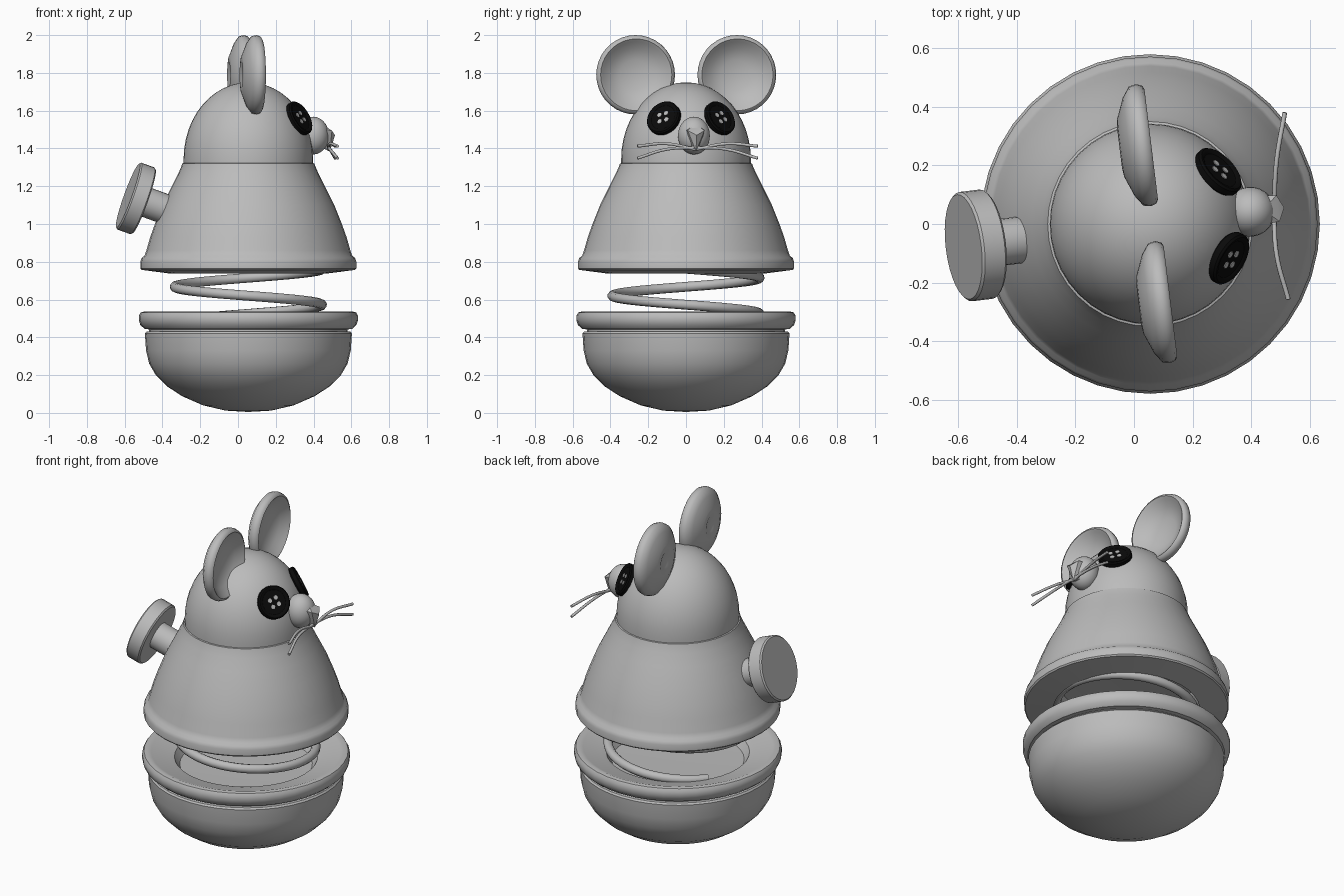
import bpy, bmesh, math
from mathutils import Matrix, Vector

if "Cube" in bpy.data.objects:
    bpy.data.objects.remove(bpy.data.objects["Cube"])

def material(name, v):
    m = bpy.data.materials.new(name)
    m.diffuse_color = (v, v, v, 1)
    m.use_nodes = True
    m.node_tree.nodes["Principled BSDF"].inputs["Base Color"].default_value = m.diffuse_color
    return m

GREY = material("plain grey", 0.5)
BLACK = material("button black", 0.003)

BASE = Matrix.Translation((0.055, 0, 0))
FACE = BASE @ Matrix.Rotation(math.radians(7), 4, 'Z')   # head and key turn a little

def finish(name, bm, mat, matrix, angle=35):
    bmesh.ops.recalc_face_normals(bm, faces=bm.faces)
    me = bpy.data.meshes.new(name)
    bm.to_mesh(me)
    bm.free()
    ob = bpy.data.objects.new(name, me)
    bpy.context.collection.objects.link(ob)
    me.materials.append(mat)
    me.transform(matrix)
    bpy.ops.object.select_all(action='DESELECT')
    ob.select_set(True)
    bpy.context.view_layer.objects.active = ob
    bpy.ops.object.shade_smooth_by_angle(angle=math.radians(angle))
    return ob

def lathe(name, profile, matrix=BASE, mat=GREY, n=40, angle=35):
    """Spin (radius, height) points round z; radius 0 closes an end."""
    bm = bmesh.new()
    rings = []
    for r, z in profile:
        if r == 0:
            rings.append([bm.verts.new((0, 0, z))] * n)
        else:
            rings.append([bm.verts.new((r * math.cos(2 * math.pi * i / n),
                                        r * math.sin(2 * math.pi * i / n), z)) for i in range(n)])
    for a, b in zip(rings, rings[1:]):
        for i in range(n):
            j = (i + 1) % n
            bm.faces.new(list(dict.fromkeys((a[i], a[j], b[j], b[i]))))
    return finish(name, bm, mat, matrix, angle)

def aim(pos, direction):
    """Place a lathe with its z axis along a direction on the turned head."""
    rot = Vector(direction).to_track_quat('Z', 'Y').to_matrix().to_4x4()
    return FACE @ Matrix.Translation(pos) @ rot

def tube(name, pts, radius, kind='POLY'):
    cu = bpy.data.curves.new(name, 'CURVE')
    cu.dimensions = '3D'
    cu.bevel_depth = radius
    cu.bevel_resolution = 3
    cu.use_fill_caps = True
    sp = cu.splines.new(kind)
    if kind == 'BEZIER':
        sp.bezier_points.add(len(pts) - 1)
        for p, co in zip(sp.bezier_points, pts):
            p.co = co
            p.handle_left_type = p.handle_right_type = 'AUTO'
    else:
        sp.points.add(len(pts) - 1)
        for p, co in zip(sp.points, pts):
            p.co = (*co, 1)
    cu.materials.append(GREY)
    ob = bpy.data.objects.new(name, cu)
    bpy.context.collection.objects.link(ob)

# Base bowl with a rolled rim and a dished top
lathe("base_bowl", [(0, 0.005), (0.12, 0.012), (0.24, 0.04), (0.35, 0.088), (0.43, 0.14),
                    (0.49, 0.2), (0.525, 0.26), (0.542, 0.33), (0.548, 0.42), (0.54, 0.43),
                    (0.525, 0.432), (0.525, 0.442), (0.55, 0.445), (0.572, 0.465),
                    (0.58, 0.49), (0.58, 0.515), (0.57, 0.532), (0.55, 0.537), (0.53, 0.53),
                    (0.43, 0.505), (0.40, 0.495), (0.37, 0.45), (0, 0.44)])

# Bell-shaped body, hollow underneath
lathe("body", [(0, 0.92), (0.37, 0.9), (0.40, 0.78), (0.41, 0.737), (0.565, 0.757),
               (0.572, 0.765), (0.572, 0.8), (0.565, 0.82), (0.55, 0.832), (0.54, 0.86),
               (0.52, 0.93), (0.495, 1.0), (0.455, 1.1), (0.405, 1.2), (0.37, 1.27),
               (0.355, 1.305), (0.35, 1.32), (0.335, 1.325), (0, 1.325)])

# Domed head
head = [(0, 1.31), (0.343, 1.31)]
head += [(0.343 * math.cos(a), 1.345 + 0.405 * math.sin(a))
         for a in (math.pi / 2 * i / 12 for i in range(12))] + [(0, 1.75)]
lathe("head", head)

# Spring
tube("spring", [(0.055 + 0.39 * math.cos(a), 0.39 * math.sin(a), 0.525 + 0.19 * t)
                for t in (i / 48 for i in range(-8, 67))
                for a in (math.pi / 2 - 2 * math.pi * t,)], 0.026)

# Ears and button eyes, one per side
ear = [(0, -0.035), (0.08, -0.03), (0.14, -0.005), (0.175, 0.025), (0.19, 0.037),
       (0.203, 0.03), (0.21, 0.01), (0.205, -0.015), (0.17, -0.04), (0.10, -0.068),
       (0.07, -0.072), (0.04, -0.06), (0, -0.055)]
button = [(0, -0.02), (0.088, -0.02), (0.095, -0.012), (0.095, 0.01), (0.088, 0.017),
          (0.078, 0.016), (0.07, 0.01), (0, 0.01)]
el, yaw = math.radians(27), math.radians(37)
for side, s in (("left", 1), ("right", -1)):
    lathe(f"{side}_ear", ear, aim((0, s * 0.27, 1.79), (1, 0, 0)), n=36, angle=50)
    d = Vector((math.cos(el) * math.cos(yaw), s * math.cos(el) * math.sin(yaw), math.sin(el)))
    place = aim((0.253, s * 0.149, 1.56), d)
    lathe(f"{side}_eye", button, place, BLACK, 32)
    for k in range(4):                                   # button holes
        a = math.pi / 4 + k * math.pi / 2 + 0.3
        spot = Matrix.Translation((0.028 * math.cos(a), 0.028 * math.sin(a), 0))
        lathe(f"{side}_eye_hole_{k + 1}", [(0, 0.008), (0.013, 0.008), (0.013, 0.013), (0, 0.013)],
              place @ spot, GREY, 8)

# Snout
bm = bmesh.new()
bmesh.ops.create_uvsphere(bm, u_segments=24, v_segments=14, radius=1)
finish("snout", bm, GREY, FACE @ Matrix.Translation((0.345, 0, 1.468)) @ Matrix.Diagonal((0.085, 0.085, 0.1, 1)))

# Faceted nose
bm = bmesh.new()
for p in [(0.385, 0.05, 1.50), (0.385, -0.05, 1.50), (0.44, 0.045, 1.495), (0.44, -0.045, 1.495),
          (0.462, 0, 1.47), (0.39, 0, 1.53), (0.435, 0, 1.385), (0.38, 0.03, 1.41), (0.38, -0.03, 1.41)]:
    bm.verts.new(p)
bmesh.ops.convex_hull(bm, input=bm.verts)
finish("nose", bm, GREY, FACE, 20)

# Whiskers, two on each side
for side, ex, ey in (("left", 0.515, 0.38), ("right", 0.527, -0.257)):
    my = (0.05 + ey) / 2
    for level, zs in (("upper", (1.395, 1.425, 1.412)), ("lower", (1.405, 1.395, 1.348))):
        tube(f"{side}_{level}_whisker",
             [(0.478, 0.05, zs[0]), (0.487, my, zs[1]), (ex, ey, zs[2])], 0.008, 'BEZIER')

# Wind-up key: knob and stem
key = aim((-0.6, 0, 1.135), (-0.941, 0, 0.337))
lathe("key_knob", [(0, -0.045), (0.18, -0.045), (0.188, -0.037), (0.188, 0.037),
                   (0.18, 0.045), (0, 0.045)], key, n=32)
lathe("key_stem", [(0, -0.24), (0.08, -0.24), (0.08, -0.04), (0, -0.04)], key, n=24)
